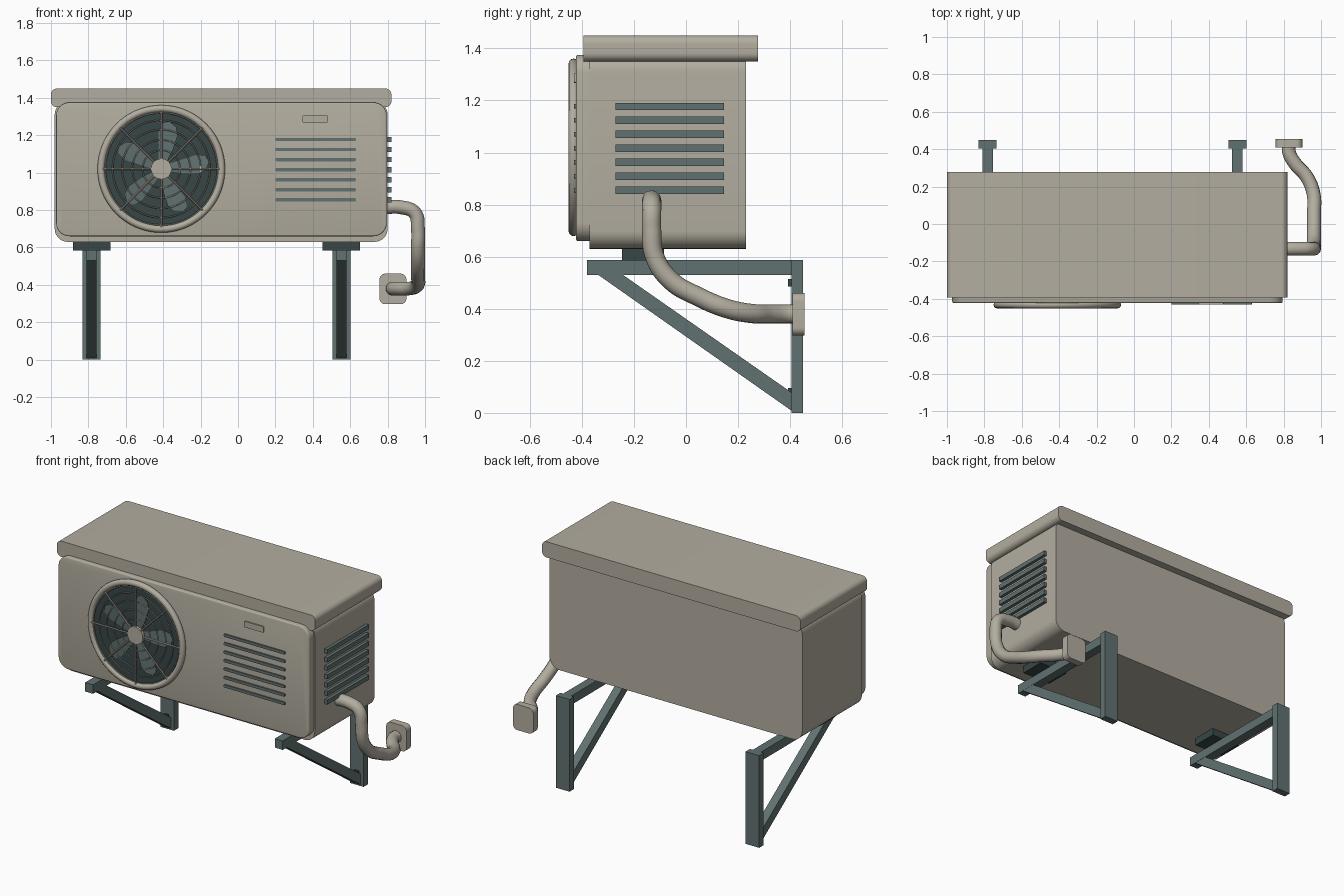
import bpy, bmesh
from math import cos, sin, pi, radians
from mathutils import Vector, Matrix

if "Cube" in bpy.data.objects:
    bpy.data.objects.remove(bpy.data.objects["Cube"])


def material(name, rgb):
    m = bpy.data.materials.new(name)
    m.use_nodes = True
    m.diffuse_color = (*rgb, 1)
    m.node_tree.nodes["Principled BSDF"].inputs["Base Color"].default_value = (*rgb, 1)
    return m


BEIGE = material("warm beige", (0.45, 0.42, 0.35))
TEAL = material("grey teal", (0.12, 0.165, 0.165))
DARK = material("dark teal", (0.04, 0.062, 0.062))


def finish(name, bm, mat, smooth=True):
    bmesh.ops.recalc_face_normals(bm, faces=bm.faces)
    me = bpy.data.meshes.new(name)
    bm.to_mesh(me)
    bm.free()
    me.materials.append(mat)
    if smooth:
        me.shade_smooth()
        me.set_sharp_from_angle(angle=radians(35))
    ob = bpy.data.objects.new(name, me)
    bpy.context.collection.objects.link(ob)
    return ob


def extrude(bm, points, move):
    face = bm.faces.new([bm.verts.new(p) for p in points])
    top = bmesh.ops.extrude_face_region(bm, geom=[face])["geom"]
    bmesh.ops.translate(bm, vec=move, verts=[v for v in top if isinstance(v, bmesh.types.BMVert)])


def box(name, x, y, z, mat):
    bm = bmesh.new()
    extrude(bm, [(x[0], y[0], z[0]), (x[1], y[0], z[0]), (x[1], y[1], z[0]), (x[0], y[1], z[0])],
            (0, 0, z[1] - z[0]))
    return finish(name, bm, mat, False)


def rounded_slab(name, x, y, z, r, mat, edge=0):
    """Slab running along y, with its corners rounded in the xz plane."""
    pts = []
    for i, (cx, cz) in enumerate([(x[1] - r, z[1] - r), (x[0] + r, z[1] - r),
                                  (x[0] + r, z[0] + r), (x[1] - r, z[0] + r)]):
        for k in range(9):
            a = (i + k / 8) * pi / 2
            pts.append((cx + r * cos(a), y[0], cz + r * sin(a)))
    bm = bmesh.new()
    extrude(bm, pts, (0, y[1] - y[0], 0))
    if edge:
        rim = [e for e in bm.edges if all(abs(v.co.y - y[0]) < 1e-5 for v in e.verts)]
        bmesh.ops.bevel(bm, geom=rim, offset=edge, segments=3, profile=0.5, affect='EDGES')
    return finish(name, bm, mat)


def ring(bm, center, major, minor, steps=64, sides=8):
    loops = []
    for i in range(steps):
        a = 2 * pi * i / steps
        loops.append([bm.verts.new(center + Vector((
            (major + minor * cos(t)) * cos(a), minor * sin(t), (major + minor * cos(t)) * sin(a))))
            for t in (2 * pi * k / sides for k in range(sides))])
    for i in range(steps):
        p, q = loops[i], loops[(i + 1) % steps]
        for k in range(sides):
            n = (k + 1) % sides
            bm.faces.new((p[k], p[n], q[n], q[k]))


def disc(name, center, radius, depth, mat):
    bm = bmesh.new()
    bmesh.ops.create_cone(bm, cap_ends=True, segments=48, radius1=radius, radius2=radius, depth=depth,
                          matrix=Matrix.Translation(center) @ Matrix.Rotation(pi / 2, 4, 'X'))
    return finish(name, bm, mat)


# Casing
rounded_slab("casing", (-0.98, 0.80), (-0.37, 0.23), (0.63, 1.38), 0.07, BEIGE)
rounded_slab("front_panel", (-0.972, 0.795), (-0.422, -0.365), (0.66, 1.375), 0.07, BEIGE, 0.008)
rounded_slab("lid", (-1.0, 0.82), (-0.394, 0.277), (1.35, 1.45), 0.032, BEIGE)
rounded_slab("badge_plate", (0.345, 0.48), (-0.431, -0.42), (1.268, 1.306), 0.006, BEIGE)

# Vent slats on the front and the left side
for i in range(7):
    z = 0.855 + i * 0.0537
    rounded_slab(f"front_vent_{i + 1}", (0.2, 0.63), (-0.43, -0.42), (z - 0.009, z + 0.009), 0.006, TEAL)
    box(f"side_vent_{i + 1}", (0.79, 0.82), (-0.27, 0.145), (z - 0.014, z + 0.014), TEAL)

# Fan
FAN = Vector((-0.41, -0.42, 1.02))
disc("fan_backing", FAN + Vector((0, -0.002, 0)), 0.32, 0.008, DARK)

bm = bmesh.new()
outline = [(0.03, -0.02), (0.12, -0.045), (0.19, -0.055), (0.235, -0.04), (0.257, 0),
           (0.24, 0.035), (0.19, 0.048), (0.12, 0.035), (0.03, 0.02)]
for i in range(5):
    a = radians(80 + 72 * i)
    pts = [FAN + Vector((u * cos(a) - v * sin(a), -0.011 + v * 0.07, u * sin(a) + v * cos(a)))
           for u, v in outline]
    extrude(bm, pts, (0, -0.003, 0))
finish("fan_blades", bm, TEAL)

bm = bmesh.new()
ring(bm, FAN + Vector((0, -0.012, 0)), 0.322, 0.019, 72, 12)
finish("fan_rim", bm, BEIGE)

bm = bmesh.new()
for radius in (0.1, 0.155, 0.21, 0.26, 0.3):
    ring(bm, FAN + Vector((0, -0.02, 0)), radius, 0.0035, 64, 6)
for i in range(8):
    a = i * pi / 4
    spin = Matrix.Translation(FAN + Vector((0, -0.023, 0))) @ Matrix.Rotation(-a, 4, 'Y')
    bmesh.ops.create_cone(bm, cap_ends=True, segments=8, radius1=0.0055, radius2=0.0055, depth=0.28,
                          matrix=spin @ Matrix.Translation((0.18, 0, 0)) @ Matrix.Rotation(pi / 2, 4, 'Y'))
finish("fan_guard", bm, BEIGE)
disc("fan_hub", FAN + Vector((0, -0.02, 0)), 0.055, 0.022, BEIGE)

# Wall brackets and feet
for side, x in (("right", -0.783), ("left", 0.553)):
    box(f"{side}_foot", (x - 0.1, x + 0.1), (-0.245, -0.085), (0.585, 0.635), DARK)
    box(f"{side}_bracket_arm", (x - 0.028, x + 0.028), (-0.38, 0.41), (0.53, 0.587), TEAL)
    box(f"{side}_bracket_post", (x - 0.048, x + 0.048), (0.405, 0.45), (0, 0.587), TEAL)
    bm = bmesh.new()
    extrude(bm, [(x - 0.027, y, z) for y, z in
                 ((-0.34, 0.532), (0.41, 0.005), (0.41, 0.075), (-0.245, 0.532))], (0.054, 0, 0))
    finish(f"{side}_bracket_brace", bm, TEAL, False)
    for n, z in (("upper", 0.5), ("lower", 0.08)):
        box(f"{side}_{n}_bolt", (x - 0.015, x + 0.015), (0.392, 0.407), (z - 0.015, z + 0.015), DARK)

# Pipe to the wall
curve = bpy.data.curves.new("pipe", 'CURVE')
curve.dimensions = '3D'
curve.bevel_depth = 0.037
curve.bevel_resolution = 4
curve.resolution_u = 8
curve.use_fill_caps = True
path = [(0.78, -0.132, 0.815), (0.87, -0.132, 0.815), (0.945, -0.132, 0.785), (0.962, -0.132, 0.7),
        (0.962, -0.12, 0.6), (0.962, -0.06, 0.51), (0.962, 0.05, 0.445), (0.96, 0.16, 0.4),
        (0.925, 0.25, 0.382), (0.86, 0.325, 0.38), (0.83, 0.38, 0.38), (0.827, 0.42, 0.38)]
spline = curve.splines.new('BEZIER')
spline.bezier_points.add(len(path) - 1)
for point, co in zip(spline.bezier_points, path):
    point.co = co
    point.handle_left_type = point.handle_right_type = 'AUTO'
curve.materials.append(BEIGE)
bpy.context.collection.objects.link(bpy.data.objects.new("pipe", curve))
rounded_slab("pipe_wall_plate", (0.757, 0.9), (0.41, 0.455), (0.297, 0.46), 0.03, BEIGE)
